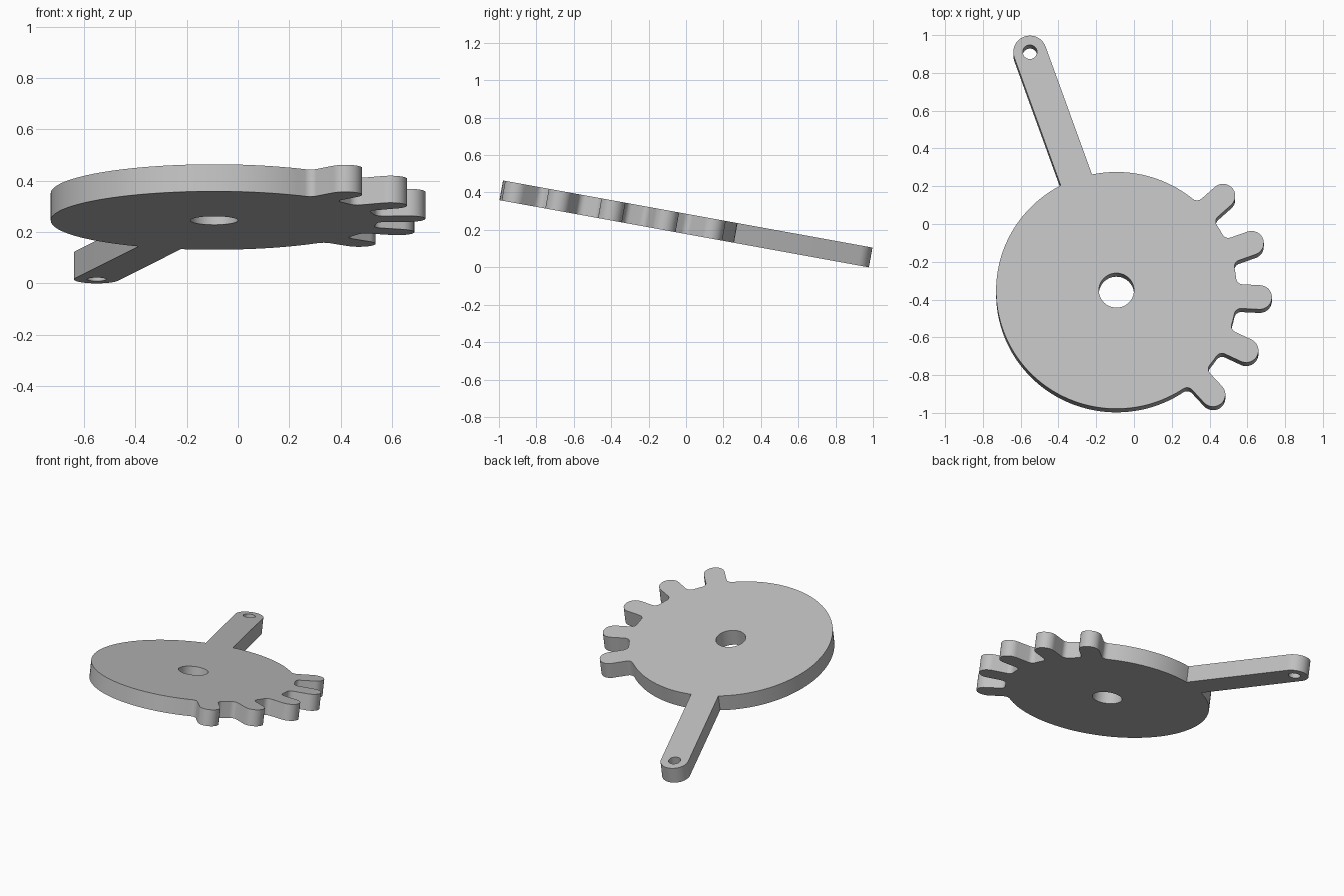
import bpy, bmesh
from math import sin, cos, pi, radians, degrees, sqrt, atan2
from mathutils import Matrix, Vector

if "Cube" in bpy.data.objects:
    bpy.data.objects.remove(bpy.data.objects["Cube"])

RADIUS, THICK, TILT = 0.637, 0.107, radians(10.3)
TOOTH_ANGLES = [-47.6 + 22.4 * i for i in range(5)]
ARM_ANGLE, ARM_REACH, ARM_HALF = 109.65, 1.362, 0.088


def arc(cx, cy, r, a0, a1, n):
    return [Vector((cx + r * cos(a0 + (a1 - a0) * i / n),
                    cy + r * sin(a0 + (a1 - a0) * i / n))) for i in range(n + 1)]


def lobe(angle, half, reach, fillet):
    """Round-ended finger on the disc rim, counterclockwise, with root fillets."""
    s = sqrt((RADIUS + fillet) ** 2 - (half + fillet) ** 2)
    if fillet:
        theta = atan2(half + fillet, s)
        root = arc(s, half + fillet, fillet, 1.5 * pi, pi + theta, 6)
    else:
        root = [Vector((s, half))]
    lower = [Vector((p.x, -p.y)) for p in reversed(root)]
    pts = lower + arc(reach, 0, half, -pi / 2, pi / 2, 20) + root
    turn = Matrix.Rotation(radians(angle), 2)
    return [turn @ p for p in pts]


# Outline: teeth and arm joined by stretches of the disc rim
lobes = [lobe(a, 0.065, 0.759, 0.036) for a in TOOTH_ANGLES]
lobes.append(lobe(ARM_ANGLE, ARM_HALF, ARM_REACH, 0))
outline = []
for i, pts in enumerate(lobes):
    outline += pts
    end, nxt = pts[-1], lobes[(i + 1) % len(lobes)][0]
    a0, a1 = atan2(end.y, end.x), atan2(nxt.y, nxt.x)
    a1 += 2 * pi if a1 < a0 else 0
    steps = max(2, round(degrees(a1 - a0) / 3))
    outline += arc(0, 0, RADIUS, a0, a1, steps)[1:-1]

# Pivot hole and arm pin hole
arm_dir = radians(ARM_ANGLE)
pivot_hole = arc(0, 0, 0.093, 0, 2 * pi, 48)[:-1]
pin_hole = arc(ARM_REACH * cos(arm_dir), ARM_REACH * sin(arm_dir),
               0.038, 0, 2 * pi, 32)[:-1]

# Filled, extruded profile
curve = bpy.data.curves.new("plate_profile", "CURVE")
curve.dimensions = "2D"
curve.fill_mode = "BOTH"
curve.extrude = THICK / 2
for loop in (outline, pivot_hole, pin_hole):
    spline = curve.splines.new("POLY")
    spline.points.add(len(loop) - 1)
    for point, p in zip(spline.points, loop):
        point.co = (p.x, p.y, 0, 1)
    spline.use_cyclic_u = True

helper = bpy.data.objects.new("plate_profile", curve)
bpy.context.collection.objects.link(helper)
bpy.context.view_layer.update()
mesh = bpy.data.meshes.new_from_object(
    helper.evaluated_get(bpy.context.evaluated_depsgraph_get()))
bpy.data.objects.remove(helper)

# Clean up the solid, tilt it and rest its lowest edge on the ground
bm = bmesh.new()
bm.from_mesh(mesh)
bmesh.ops.remove_doubles(bm, verts=bm.verts, dist=0.0001)
bmesh.ops.dissolve_limit(bm, angle_limit=0.01, verts=[], edges=bm.edges)
bmesh.ops.triangulate(bm, faces=[f for f in bm.faces if len(f.verts) > 4])
bmesh.ops.recalc_face_normals(bm, faces=bm.faces)
bm.transform(Matrix.Rotation(-TILT, 4, "X"))
for axis in range(3):
    values = [v.co[axis] for v in bm.verts]
    base = min(values) if axis == 2 else (min(values) + max(values)) / 2
    for v in bm.verts:
        v.co[axis] -= base
bm.to_mesh(mesh)
bm.free()

# Grey metal
metal = bpy.data.materials.new("grey_metal")
metal.use_nodes = True
colour = (0.53, 0.53, 0.53, 1)
metal.diffuse_color = colour
metal.node_tree.nodes["Principled BSDF"].inputs["Base Color"].default_value = colour
mesh.materials.clear()
mesh.materials.append(metal)

plate = bpy.data.objects.new("sector_gear_with_arm", mesh)
bpy.context.collection.objects.link(plate)
bpy.context.view_layer.objects.active = plate
plate.select_set(True)
bpy.ops.object.shade_smooth_by_angle(angle=radians(30))
